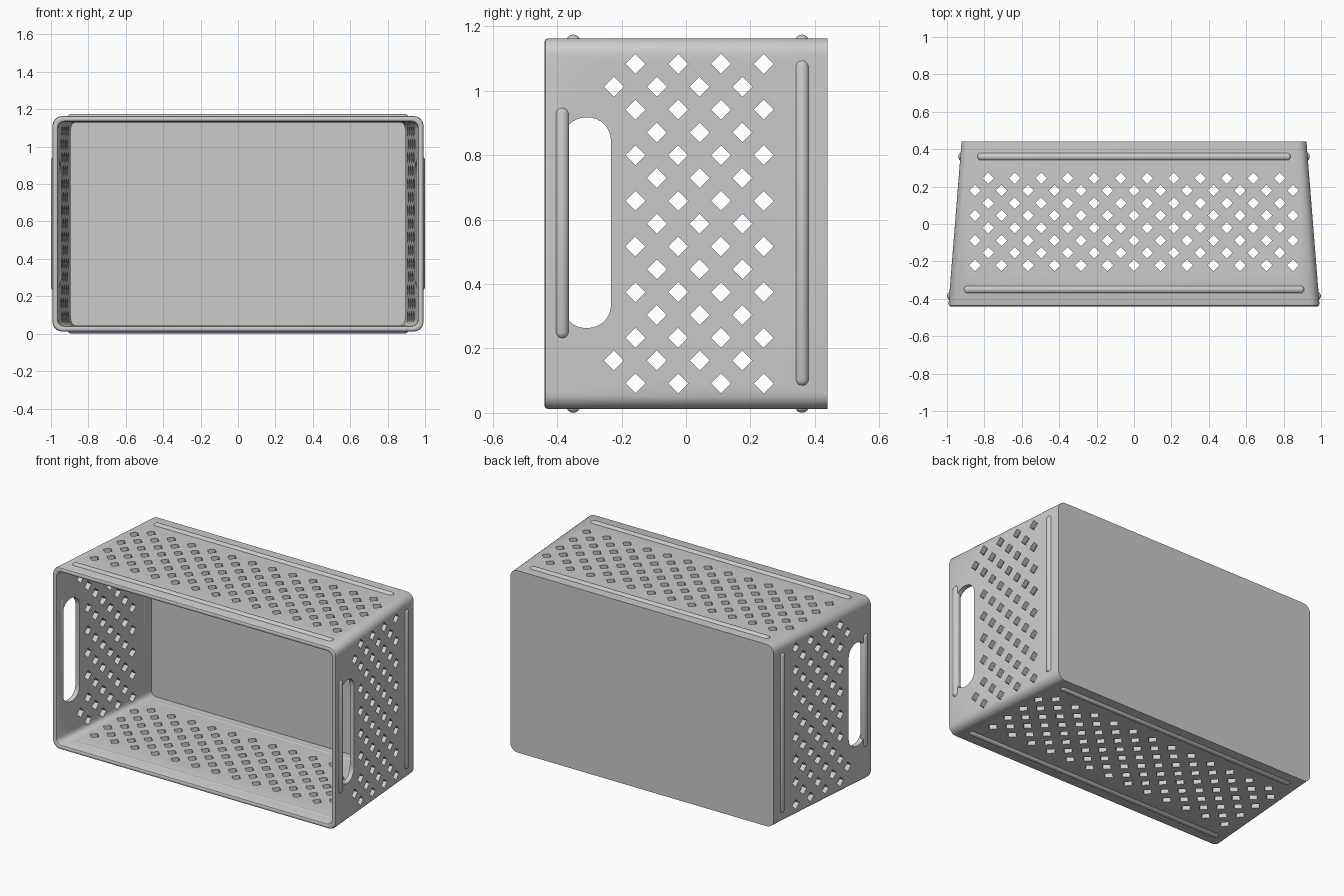
import bpy, bmesh, math
from mathutils import Matrix

if "Cube" in bpy.data.objects:
    bpy.data.objects.remove(bpy.data.objects["Cube"])

ZC, HZ, Y0, Y1, WALL = 0.5875, 0.5755, -0.44, 0.44, 0.03
STEP, HALF, RIB = 0.1417, 0.031, 0.0225


def half_width(y):
    return 0.9925 + (0.922 - 0.9925) * (y - Y0) / (Y1 - Y0)


def rounded_rect(cx, cy, hx, hy, r, n=6):
    pts = []
    for q, (sx, sy) in enumerate([(1, 1), (-1, 1), (-1, -1), (1, -1)]):
        for i in range(n + 1):
            a = math.pi / 2 * (q + i / n)
            pts.append((cx + sx * (hx - r) + r * math.cos(a),
                        cy + sy * (hy - r) + r * math.sin(a)))
    return pts


def loft(bm, rings):
    loops = [[bm.verts.new(p) for p in ring] for ring in rings]
    for a, b in zip(loops, loops[1:]):
        for i in range(len(a)):
            j = (i + 1) % len(a)
            bm.faces.new((a[i], a[j], b[j], b[i]))
    bm.faces.new(loops[0])
    bm.faces.new(loops[-1])


def finish(bm, name):
    bmesh.ops.recalc_face_normals(bm, faces=bm.faces)
    me = bpy.data.meshes.new(name)
    bm.to_mesh(me)
    bm.free()
    ob = bpy.data.objects.new(name, me)
    bpy.context.collection.objects.link(ob)
    return ob


def smooth(ob):
    bpy.ops.object.select_all(action='DESELECT')
    ob.select_set(True)
    bpy.context.view_layer.objects.active = ob
    bpy.ops.object.shade_smooth_by_angle(angle=math.radians(35))


def diamond(cx, cy):
    return [(cx + HALF, cy), (cx, cy + HALF), (cx - HALF, cy), (cx, cy - HALF)]


# tapered tub lying on its side, opening towards -y, with a softened rim
profile = [(Y1, 0), (Y0 + 0.012, 0), (Y0 + 0.004, 0.003), (Y0, 0.01),
           (Y0, 0.02), (Y0 + 0.004, 0.027), (Y0 + 0.012, WALL), (Y1 - WALL, WALL)]
bm = bmesh.new()
loft(bm, [[(x, y, z) for x, z in rounded_rect(0, ZC, half_width(y) - d, HZ - d, 0.05 - d * 0.5)]
          for y, d in profile])
tub = finish(bm, "basket_body")

# side cutter: diamonds and handle slot, running along x
side = [(-0.157 + 0.1328 * c, ZC + (r - 3.5) * STEP) for c in range(4) for r in range(8)]
side += [(-0.0905 + 0.1328 * c, ZC + (r - 3) * STEP) for c in range(3) for r in range(7)]
side += [(-0.224, ZC + s * 3 * STEP) for s in (-1, 1)]
bm = bmesh.new()
for outline in [diamond(*p) for p in side] + [rounded_rect(-0.308, ZC + 0.003, 0.075, 0.327, 0.072, 8)]:
    loft(bm, [[(x, y, z) for y, z in outline] for x in (-1.2, 1.2)])
side_cutter = finish(bm, "side_cutter")

# top and bottom cutter: staggered diamonds running along z
bm = bmesh.new()
for row in range(8):
    n = 12 + row % 2
    for i in range(n):
        outline = diamond((i - (n - 1) / 2) * STEP, 0.245 - row * 0.0665)
        loft(bm, [[(x, y, z) for x, y in outline] for z in (-0.2, 1.4)])
top_cutter = finish(bm, "top_cutter")

for cutter in (side_cutter, top_cutter):
    bpy.context.view_layer.objects.active = tub
    m = tub.modifiers.new("holes", 'BOOLEAN')
    m.operation, m.solver, m.object = 'DIFFERENCE', 'EXACT', cutter
    bpy.ops.object.modifier_apply(modifier=m.name)
    bpy.data.objects.remove(cutter)
smooth(tub)


# round-ended ribs set into the walls
def rib(name, centre, half_len, axis):
    bm = bmesh.new()
    bmesh.ops.create_uvsphere(bm, u_segments=16, v_segments=9, radius=RIB)
    for v in bm.verts:
        v.co.z += math.copysign(half_len - RIB, v.co.z)
    if axis == 'X':
        bm.transform(Matrix.Rotation(math.pi / 2, 4, 'Y'))
    bm.transform(Matrix.Translation(centre))
    smooth(finish(bm, name))


for s, side_name, level in ((-1, "left", "bottom"), (1, "right", "top")):
    for y, h, end in ((-0.385, 0.36, "front"), (0.36, 0.507, "back")):
        rib(f"{side_name}_{end}_rib", (s * (half_width(y) - 0.0105), y, ZC + 0.002), h, 'Z')
    for y, h, end in ((-0.35, 0.912, "front"), (0.36, 0.84, "back")):
        rib(f"{level}_{end}_rib", (0, y, ZC + s * (HZ - 0.0105)), h, 'X')
